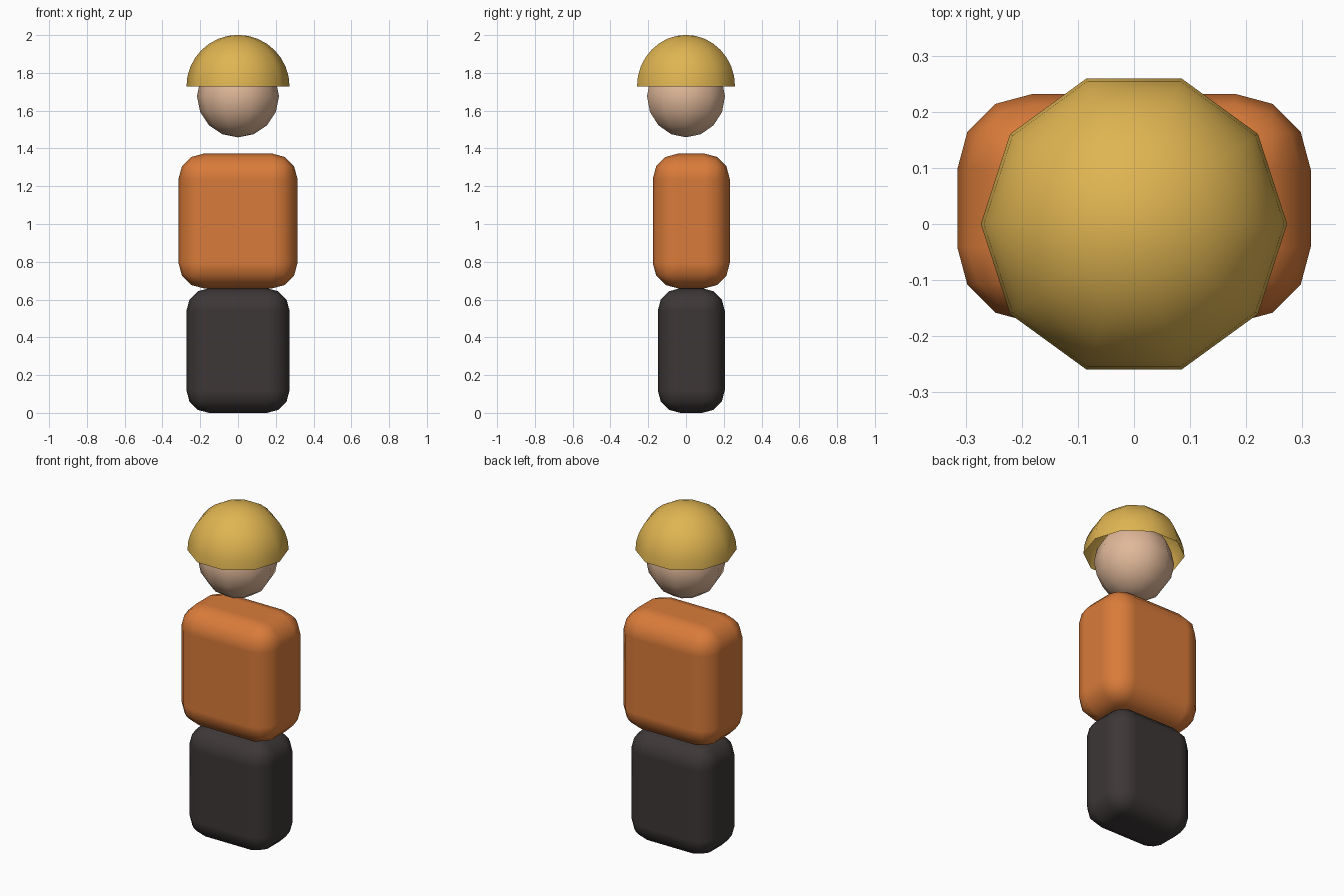
import bpy, bmesh, math

cube = bpy.data.objects.get("Cube")
if cube:
    bpy.data.objects.remove(cube, do_unlink=True)


def material(name, rgb):
    mat = bpy.data.materials.new(name)
    mat.use_nodes = True
    mat.diffuse_color = (*rgb, 1)
    mat.node_tree.nodes["Principled BSDF"].inputs["Base Color"].default_value = (*rgb, 1)
    return mat


def add_object(name, bm, mat, location):
    bmesh.ops.recalc_face_normals(bm, faces=bm.faces)
    for face in bm.faces:
        face.smooth = True
    mesh = bpy.data.meshes.new(name)
    bm.to_mesh(mesh)
    bm.free()
    mesh.materials.append(mat)
    obj = bpy.data.objects.new(name, mesh)
    obj.location = location
    bpy.context.collection.objects.link(obj)
    return obj


def rounded_box(name, size, z, radius, mat):
    bm = bmesh.new()
    bmesh.ops.create_cube(bm, size=1)
    bmesh.ops.scale(bm, vec=size, verts=bm.verts)
    obj = add_object(name, bm, mat, (0, 0.028, z))
    bevel = obj.modifiers.new("rounding", "BEVEL")
    bevel.width = radius
    bevel.segments = 3
    bevel.harden_normals = True


def dome(name, radius, z, sweep, mat, sides=10, rings=8):
    """Revolve an arc from the top pole down through the sweep angle."""
    bm = bmesh.new()
    arc = []
    for i in range(rings + 1):
        a = sweep * i / rings
        arc.append(bm.verts.new((radius * math.sin(a), 0, radius * math.cos(a))))
    edges = [bm.edges.new(pair) for pair in zip(arc, arc[1:])]
    bmesh.ops.spin(bm, geom=arc + edges, cent=(0, 0, 0), axis=(0, 0, 1),
                   angle=math.tau, steps=sides)
    bmesh.ops.remove_doubles(bm, verts=bm.verts, dist=0.0005)
    add_object(name, bm, mat, (0, 0, z))


orange = material("orange jacket", (0.694, 0.198, 0.042))
charcoal = material("charcoal trousers", (0.047, 0.038, 0.038))
skin = material("skin", (0.745, 0.479, 0.319))
yellow = material("yellow helmet", (0.745, 0.462, 0.084))

# Body blocks
rounded_box("legs", (0.546, 0.355, 0.66), 0.33, 0.12, charcoal)
rounded_box("torso", (0.63, 0.408, 0.714), 1.016, 0.135, orange)

# Head and open helmet shell
dome("head", 0.217, 1.676, math.pi, skin)
dome("helmet", 0.273, 1.728, math.pi / 2, yellow)
